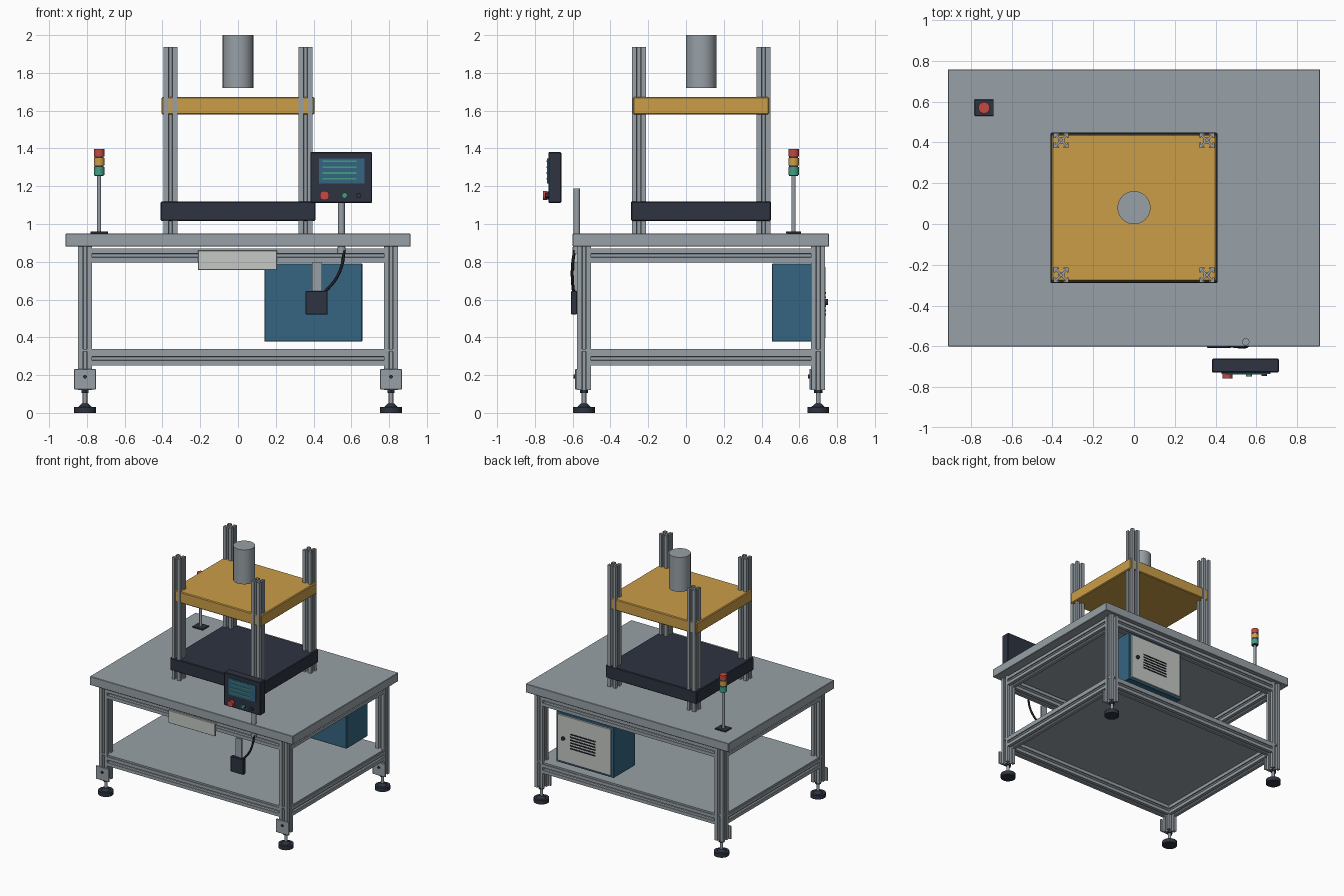
import bpy, bmesh, math
from mathutils import Matrix, Vector

if "Cube" in bpy.data.objects:
    bpy.data.objects.remove(bpy.data.objects["Cube"])


def material(name, r, g, b):
    m = bpy.data.materials.new(name)
    m.diffuse_color = (r, g, b, 1)
    m.use_nodes = True
    m.node_tree.nodes["Principled BSDF"].inputs["Base Color"].default_value = m.diffuse_color
    return m


GREY = material("aluminium grey", .315, .355, .385)
DARK = material("dark slate", .026, .033, .052)
ORANGE = material("amber", .60, .34, .065)
BLUE = material("cabinet blue", .035, .13, .22)
LIGHT = material("light grey", .56, .58, .56)
RED = material("signal red", .56, .065, .055)
GREEN = material("signal green", .053, .34, .23)
BLACK = material("cable black", .012, .014, .02)


def finish(name, bm, mat, smooth=False):
    bmesh.ops.recalc_face_normals(bm, faces=bm.faces)
    me = bpy.data.meshes.new(name)
    bm.to_mesh(me)
    bm.free()
    me.materials.append(mat)
    ob = bpy.data.objects.new(name, me)
    bpy.context.collection.objects.link(ob)
    if smooth:
        bpy.ops.object.select_all(action='DESELECT')
        ob.select_set(True)
        bpy.context.view_layer.objects.active = ob
        bpy.ops.object.shade_smooth_by_angle(angle=math.radians(35))
    return ob


def box(name, x, y, z, mat, bevel=0):
    """Box from (min, max) ranges."""
    bm = bmesh.new()
    size = [r[1] - r[0] for r in (x, y, z)]
    mid = [(r[1] + r[0]) / 2 for r in (x, y, z)]
    bmesh.ops.create_cube(bm, size=1, matrix=Matrix.Translation(mid) @ Matrix.Diagonal((*size, 1)))
    if bevel:
        bmesh.ops.bevel(bm, geom=bm.edges[:], offset=bevel, segments=1, affect='EDGES')
    return finish(name, bm, mat)


def cyl(name, start, end, r, mat, r2=None, sides=32):
    """Cylinder or cone between two points."""
    a, b = Vector(start), Vector(end)
    rot = (b - a).to_track_quat('Z', 'Y').to_matrix().to_4x4()
    bm = bmesh.new()
    bmesh.ops.create_cone(bm, cap_ends=True, segments=sides, radius1=r, radius2=r if r2 is None else r2,
                          depth=(b - a).length, matrix=Matrix.Translation((a + b) / 2) @ rot)
    return finish(name, bm, mat, sides > 8)


def extrusion(name, start, end, half=.037):
    """Slotted aluminium profile with a centre bore, run between two points."""
    h = half
    side = [(-h, -h), (-.30 * h, -h), (-.30 * h, -.78 * h), (-.58 * h, -.78 * h), (-.22 * h, -.42 * h),
            (.22 * h, -.42 * h), (.58 * h, -.78 * h), (.30 * h, -.78 * h), (.30 * h, -h)]
    outline = []
    for k in range(4):
        c, s = [(1, 0), (0, 1), (-1, 0), (0, -1)][k]
        outline += [(c * x - s * y, s * x + c * y) for x, y in side]
    bore = [(.17 * h * math.cos(t * math.pi / 6), .17 * h * math.sin(t * math.pi / 6)) for t in range(12)]
    a, b = Vector(start), Vector(end)
    bm = bmesh.new()
    edges = []
    for loop in (outline, bore):
        vs = [bm.verts.new((x, y, 0)) for x, y in loop]
        edges += [bm.edges.new((vs[i - 1], vs[i])) for i in range(len(vs))]
    bmesh.ops.triangle_fill(bm, edges=edges, use_beauty=True)
    ext = bmesh.ops.extrude_face_region(bm, geom=bm.faces[:])
    top = [g for g in ext['geom'] if isinstance(g, bmesh.types.BMVert)]
    bmesh.ops.translate(bm, verts=top, vec=(0, 0, (b - a).length))
    rot = (b - a).to_track_quat('Z', 'Y').to_matrix().to_4x4()
    bm.transform(Matrix.Translation(a) @ rot)
    return finish(name, bm, GREY)


# Table top and lower shelf
box("table_top", (-.913, .913), (-.6, .757), (.88, .95), GREY, .003)
box("lower_shelf", (-.842, .842), (-.573, .733), (.325, .338), GREY)

# Legs with levelling feet and mounting plates
LX, LY = .81, (-.54, .70)
for sx, side in ((-1, "left"), (1, "right")):
    for y, end in zip(LY, ("front", "back")):
        n, x = f"{end}_{side}", sx * LX
        extrusion(n + "_leg", (x, y, .122), (x, y, .88))
        cyl(n + "_foot_pad", (x, y, 0), (x, y, .032), .057, DARK)
        cyl(n + "_foot_cone", (x, y, .032), (x, y, .05), .035, DARK, .016)
        cyl(n + "_foot_stem", (x, y, .04), (x, y, .125), .012, GREY, sides=16)
        cyl(n + "_foot_nut", (x, y, .104), (x, y, .122), .022, DARK, sides=6)
        box(n + "_foot_plate", (x - .057, x + .057), (y - .047, y - .036), (.125, .232), GREY, .002)
        cyl(n + "_plate_bolt", (x, y - .047, .192), (x, y - .055, .192), .01, DARK, sides=12)

# Frame rails at two heights
for z, level in ((.2875, "lower"), (.8335, "upper")):
    for y, end in zip(LY, ("front", "back")):
        extrusion(f"{level}_{end}_rail", (-LX + .037, y, z), (LX - .037, y, z))
    for sx, side in ((-1, "left"), (1, "right")):
        extrusion(f"{level}_{side}_rail", (sx * LX, LY[0] + .037, z), (sx * LX, LY[1] - .037, z))

# Press: columns, base, upper platen, cylinder
for sx, side in ((-1, "left"), (1, "right")):
    for y, end in ((-.25, "front"), (.41, "back")):
        extrusion(f"{end}_{side}_column", (sx * .357, y, .95), (sx * .357, y, 1.937))
box("press_base", (-.409, .409), (-.29, .449), (1.017, 1.12), DARK, .005)
box("press_platen", (-.404, .404), (-.28, .44), (1.58, 1.672), ORANGE, .006)
cyl("press_cylinder", (0, .08, 1.72), (0, .08, 2.0), .081, GREY, sides=48)

# Signal tower
SX, SY = -.735, .57
box("signal_base", (SX - .047, SX + .047), (SY - .04, SY + .04), (.95, .961), DARK, .002)
cyl("signal_pole", (SX, SY, .96), (SX, SY, 1.26), .011, GREY, sides=16)
cyl("signal_core", (SX, SY, 1.255), (SX, SY, 1.38), .024, DARK)
for name, z0, z1, mat in (("green", 1.26, 1.303, GREEN), ("amber", 1.311, 1.349, ORANGE), ("red", 1.357, 1.396, RED)):
    cyl(f"signal_{name}_lamp", (SX, SY, z0), (SX, SY, z1), .028, mat)

# Control panel on its pole
box("control_panel", (.383, .71), (-.728, -.66), (1.112, 1.38), DARK, .004)
box("panel_screen", (.428, .67), (-.735, -.727), (1.215, 1.348), BLUE)
for i, w in enumerate((.18, .18, .18, .18)):
    z = 1.333 - i * .0315
    box(f"screen_line_{i + 1}", (.448, .448 + w), (-.738, -.734), (z - .004, z + .004), GREEN)
for name, x, r, y, mat in (("red", .458, .025, -.757, RED), ("green", .564, .015, -.747, GREEN),
                           ("dark", .638, .014, -.745, DARK)):
    cyl(f"{name}_button_collar", (x, -.726, 1.151), (x, -.737, 1.151), r * .85, DARK)
    cyl(f"{name}_button", (x, -.735, 1.151), (x, y, 1.151), r, mat)
cyl("panel_pole", (.548, -.578, .86), (.548, -.578, 1.187), .018, GREY)
cyl("pole_collar", (.548, -.578, .845), (.548, -.578, .878), .022, GREY)

# Switch box, its bracket and cable
box("switch_bracket", (.392, .444), (-.59, -.576), (.63, .795), GREY)
box("switch_box", (.358, .474), (-.608, -.578), (.52, .645), DARK, .003)
cu = bpy.data.curves.new("cable", 'CURVE')
cu.dimensions = '3D'
cu.bevel_depth = .008
cu.bevel_resolution = 2
cu.use_fill_caps = True
sp = cu.splines.new('BEZIER')
path = [(.56, -.59, .86), (.552, -.6, .79), (.522, -.602, .715), (.462, -.596, .642)]
sp.bezier_points.add(len(path) - 1)
for p, co in zip(sp.bezier_points, path):
    p.co = co
    p.handle_left_type = p.handle_right_type = 'AUTO'
cu.materials.append(BLACK)
cable = bpy.data.objects.new("cable", cu)
bpy.context.collection.objects.link(cable)
bpy.ops.object.select_all(action='DESELECT')
cable.select_set(True)
bpy.context.view_layer.objects.active = cable
bpy.ops.object.convert(target='MESH')

# Name plate on the front rail
box("front_plate", (-.212, .207), (-.592, -.576), (.757, .86), LIGHT, .002)

# Electrical cabinet with vented door
box("cabinet", (.14, .658), (.455, .728), (.377, .79), BLUE, .003)
box("cabinet_door", (.158, .64), (.727, .739), (.395, .772), LIGHT, .002)
for i in range(6):
    z = .52 + i * .023
    box(f"door_vent_{i + 1}", (.295, .525), (.736, .742), (z - .005, z + .005), BLACK)
cyl("door_lock", (.585, .738, .587), (.585, .752, .587), .015, DARK)
